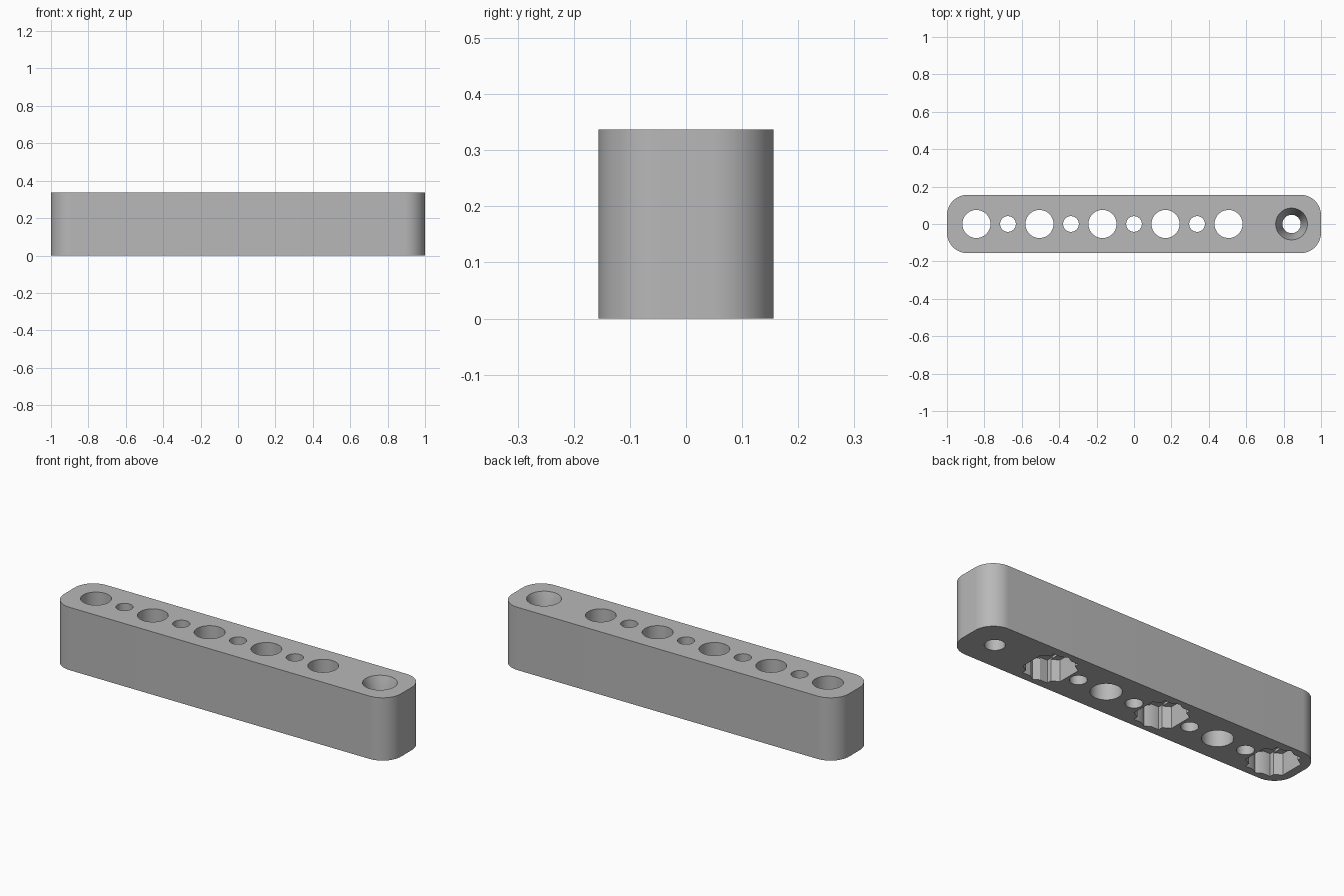
import bpy, bmesh, math
from mathutils import Matrix

if "Cube" in bpy.data.objects:
    bpy.data.objects.remove(bpy.data.objects["Cube"])

LENGTH, WIDTH, HEIGHT = 2.0, 0.312, 0.337
CORNER = 0.11
PITCH = 0.337
HOLE_R, PIN_R = 0.075, 0.042
NUT_R, NUT_DEPTH, STEP = 0.13, 0.115, 0.006

# Plain grey plastic
grey = bpy.data.materials.new("grey_plastic")
grey.use_nodes = True
colour = (0.48, 0.48, 0.48, 1)
grey.diffuse_color = colour
grey.node_tree.nodes["Principled BSDF"].inputs["Base Color"].default_value = colour


def make_object(name, bm):
    mesh = bpy.data.meshes.new(name)
    bm.normal_update()
    bm.to_mesh(mesh)
    bm.free()
    mesh.materials.append(grey)
    obj = bpy.data.objects.new(name, mesh)
    bpy.context.collection.objects.link(obj)
    return obj


# Bar with rounded vertical corners
bm = bmesh.new()
bmesh.ops.create_cube(bm, size=1, matrix=Matrix.Translation((0, 0, HEIGHT / 2))
                      @ Matrix.Diagonal((LENGTH, WIDTH, HEIGHT, 1)))
uprights = [e for e in bm.edges if abs(e.verts[0].co.z - e.verts[1].co.z) > 0.1]
bmesh.ops.bevel(bm, geom=uprights, offset=CORNER, segments=16, profile=0.5,
                affect='EDGES')
bar = make_object("drilled_bar", bm)


def cut(bm):
    """Subtract a closed shape from the bar."""
    cutter = make_object("cutter", bm)
    cutter.hide_render = True
    mod = bar.modifiers.new("cut", 'BOOLEAN')
    mod.operation = 'DIFFERENCE'
    mod.solver = 'EXACT'
    mod.object = cutter
    bpy.context.view_layer.objects.active = bar
    bpy.ops.object.modifier_apply(modifier=mod.name)
    bpy.data.objects.remove(cutter)


def bore(x, r_low, r_high, z0, z1, sides=64):
    bm = bmesh.new()
    bmesh.ops.create_cone(bm, cap_ends=True, segments=sides, radius1=r_low,
                          radius2=r_high, depth=z1 - z0,
                          matrix=Matrix.Translation((x, 0, (z0 + z1) / 2)))
    cut(bm)


def slot(x, sx, sy, z1):
    bm = bmesh.new()
    bmesh.ops.create_cube(bm, size=1, matrix=Matrix.Translation((x, 0, z1 / 2))
                          @ Matrix.Diagonal((sx, sy, z1, 1)))
    cut(bm)


# Large holes, every other one with a hexagonal nut pocket underneath
for i in range(5):
    x = (i - 2.5) * PITCH
    bore(x, HOLE_R, HOLE_R, -0.1, HEIGHT + 0.1)
    if i % 2 == 0:
        # Stepped pocket roof
        bore(x, NUT_R, NUT_R, -0.1, NUT_DEPTH, 6)
        flat = NUT_R * math.sqrt(3) - 0.001
        slot(x, 2 * HOLE_R, flat, NUT_DEPTH + STEP)
        slot(x, 2 * HOLE_R, 2 * HOLE_R, NUT_DEPTH + 2 * STEP)

# Small holes between the large ones
for i in range(4):
    bore((i - 2) * PITCH, PIN_R, PIN_R, -0.1, HEIGHT + 0.1)

# Screw hole with tapered seat
end_x = 2.5 * PITCH
bore(end_x, 0.049, 0.049, -0.1, HEIGHT + 0.1)
SEAT = 0.11
slope = (0.085 - 0.049) / SEAT
bore(end_x, 0.049, 0.085 + slope * 0.05, HEIGHT - SEAT, HEIGHT + 0.05)

# Smooth curves, sharp rims
bpy.ops.object.select_all(action='DESELECT')
bar.select_set(True)
bpy.context.view_layer.objects.active = bar
bpy.ops.object.shade_smooth_by_angle(angle=math.radians(30))
